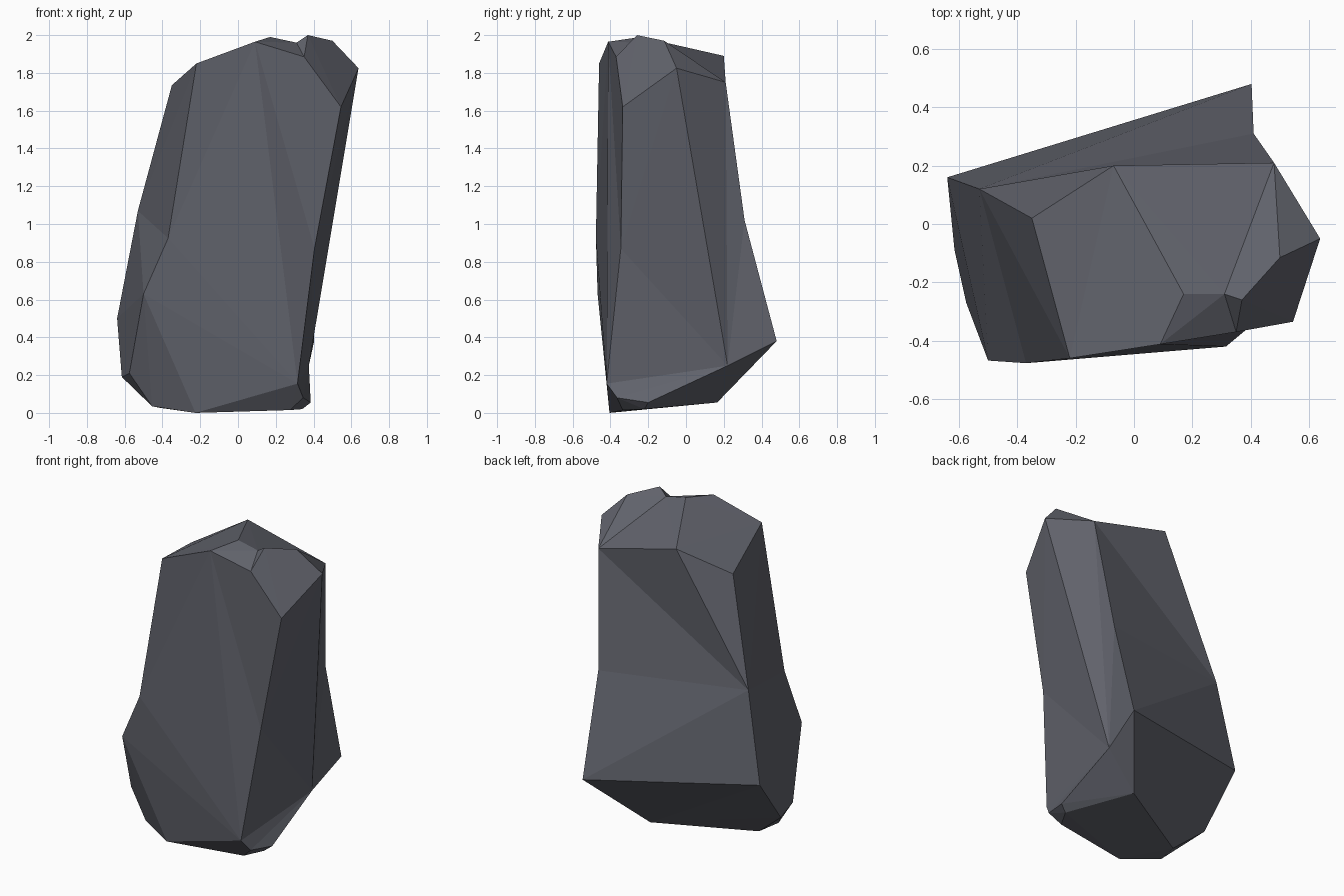
import bpy, bmesh
from mathutils import Vector

if "Cube" in bpy.data.objects:
    bpy.data.objects.remove(bpy.data.objects["Cube"])

# Key corners of the boulder, grouped by height
CROWN = dict(
    front_l=(-0.22, -0.46, 1.85), front=(0.09, -0.412, 1.965), chip_l=(0.115, -0.30, 1.965),
    chip_b=(0.17, -0.24, 1.99), notch=(0.31, -0.24, 1.96), peak=(0.37, -0.26, 2.0),
    chip_f=(0.35, -0.37, 1.885), ridge=(0.50, -0.115, 1.97), side_r=(0.638, -0.05, 1.825),
    corner=(0.545, -0.335, 1.62), back_r=(0.48, 0.21, 1.75), back=(-0.07, 0.20, 1.89),
    side_l=(-0.35, 0.02, 1.735))
WAIST = dict(
    waist_l=(-0.53, 0.12, 1.07), waist_b=(0.41, 0.31, 1.02),
    waist_f=(-0.37, -0.477, 0.925), waist_r=(0.405, -0.345, 0.87), bulge_f=(-0.50, -0.468, 0.63))
BASE = dict(
    hip_l=(-0.64, 0.16, 0.50), hip_b=(0.403, 0.48, 0.38), hip_r=(0.375, 0.22, 0.25),
    toe_r=(0.315, -0.42, 0.155), foot_f=(-0.225, -0.405, 0.0), foot_b=(0.14, 0.165, 0.055),
    left1=(-0.615, -0.09, 0.19), left2=(-0.575, -0.27, 0.21), left3=(-0.42, -0.145, 0.028),
    left4=(-0.455, -0.295, 0.035), right1=(0.385, -0.20, 0.055), right2=(0.34, -0.22, 0.02),
    right3=(0.275, -0.335, 0.015), right4=(0.345, -0.365, 0.08))

# Dents: corners pushed out while hulling, then pressed back in
DENTS = dict(notch=(0, -0.02, 0.10), chip_l=(-0.01, 0, 0.05), chip_b=(0, 0, 0.06),
             front=(0, -0.04, 0.04), peak=(0.02, -0.01, 0.02), chip_f=(0, -0.02, 0.02),
             waist_b=(0.06, 0.11, 0), waist_l=(-0.04, 0.08, 0), waist_f=(-0.08, -0.01, 0),
             waist_r=(0.05, -0.05, 0), hip_r=(0.11, 0, 0))

# Folds that should run between two corners, in order
CREASES = [("back_r", "waist_l"), ("hip_b", "waist_l"),
           ("waist_b", "hip_r"), ("back_r", "hip_r"), ("side_r", "hip_r"),
           ("right4", "hip_r"), ("toe_r", "hip_r"), ("right1", "foot_b"),
           ("front_l", "corner"), ("waist_f", "corner"), ("bulge_f", "corner"),
           ("foot_f", "waist_r"), ("waist_l", "front_l"),
           ("front", "chip_f"), ("chip_f", "notch"), ("chip_f", "chip_l"), ("notch", "back_r")]

stone = bpy.data.materials.new("slate grey stone")
stone.diffuse_color = (0.12, 0.125, 0.15, 1)
stone.use_nodes = True
stone.node_tree.nodes["Principled BSDF"].inputs["Base Color"].default_value = stone.diffuse_color

bm = bmesh.new()
verts = {}
for name, co in {**CROWN, **WAIST, **BASE}.items():
    verts[name] = bm.verts.new(Vector(co) + Vector(DENTS.get(name, (0, 0, 0))))
bmesh.ops.convex_hull(bm, input=list(bm.verts))

# Press the dents back
for name, push in DENTS.items():
    verts[name].co -= Vector(push)


def crease(a, b):
    """Turn the edge lying across the quad whose far corners are a and b."""
    a, b = verts[a], verts[b]
    if bm.edges.get((a, b)):
        return
    for face in a.link_faces:
        for edge in face.edges:
            if a not in edge.verts and any(b in f.verts for f in edge.link_faces):
                if b not in edge.verts:
                    bmesh.ops.rotate_edges(bm, edges=[edge], use_ccw=False)
                    return


for pair in CREASES:
    crease(*pair)

# Remove any corner swallowed by the hull
bmesh.ops.delete(bm, geom=[v for v in bm.verts if not v.link_faces], context='VERTS')
bmesh.ops.recalc_face_normals(bm, faces=bm.faces)

mesh = bpy.data.meshes.new("boulder")
bm.to_mesh(mesh)
bm.free()
mesh.materials.append(stone)
boulder = bpy.data.objects.new("boulder", mesh)
bpy.context.collection.objects.link(boulder)
